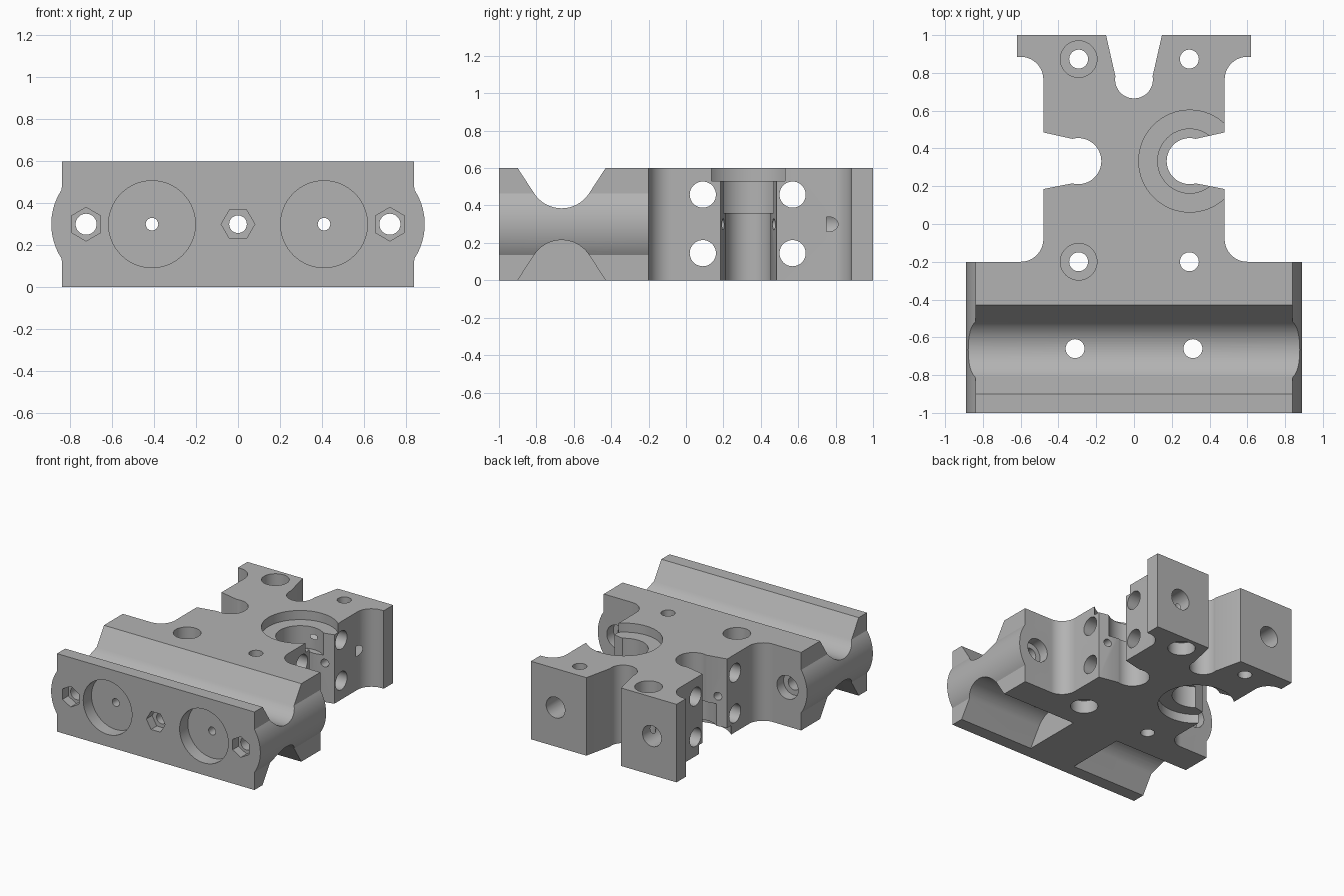
import bpy
from math import pi, sin, cos, radians
from mathutils import Matrix, Vector

if "Cube" in bpy.data.objects:
    bpy.data.objects.remove(bpy.data.objects["Cube"])

metal = bpy.data.materials.new("machined grey")
metal.use_nodes = True
grey = (0.45, 0.45, 0.45, 1)
metal.diffuse_color = grey
metal.node_tree.nodes["Principled BSDF"].inputs["Base Color"].default_value = grey

H = 0.6
MID = H / 2


def arc(cx, cy, r, a0, a1, n=16):
    """Points on an arc, angles in degrees."""
    steps = [radians(a0 + (a1 - a0) * i / n) for i in range(n + 1)]
    return [(cx + r * cos(a), cy + r * sin(a)) for a in steps]


def mirror(points):
    """Close a half outline by reflecting it in the first coordinate."""
    return points + [(-x, y) for x, y in reversed(points) if abs(x) > 1e-5]


def prism(name, outline, lo, hi, axis):
    """Extrude an outline along an axis: z uses (x, y), y uses (x, z), x uses (y, z)."""
    place = {"z": lambda p, t: (p[0], p[1], t),
             "y": lambda p, t: (p[0], t, p[1]),
             "x": lambda p, t: (t, p[0], p[1])}[axis]
    n = len(outline)
    verts = [place(p, t) for t in (lo, hi) for p in outline]
    faces = [tuple(range(n))[::-1], tuple(range(n, 2 * n))]
    faces += [(i, (i + 1) % n, n + (i + 1) % n, n + i) for i in range(n)]
    mesh = bpy.data.meshes.new(name)
    mesh.from_pydata(verts, [], faces)
    # Consistent outward winding
    area = sum(a[0] * b[1] - b[0] * a[1] for a, b in zip(outline, outline[1:] + outline[:1]))
    if (area < 0) != (axis == "y"):
        mesh.flip_normals()
    mesh.materials.append(metal)
    obj = bpy.data.objects.new(name, mesh)
    bpy.context.collection.objects.link(obj)
    return obj


def combine(cutter, operation="DIFFERENCE"):
    """Apply a boolean to the body and discard the cutter."""
    cutter.hide_render = True
    bpy.context.view_layer.objects.active = body
    mod = body.modifiers.new("cut", "BOOLEAN")
    mod.operation, mod.solver, mod.object = operation, "EXACT", cutter
    bpy.ops.object.modifier_apply(modifier=mod.name)
    bpy.data.objects.remove(cutter)


def drill(u, v, r, lo, hi, axis, sides=40, turn=0):
    circle = arc(u, v, r, turn, turn + 360, sides)[:-1]
    combine(prism("drill", circle, lo, hi, axis))


# Plan outline: rear notch, rear ears, waist with side bites, front wings
BITE_Y = 0.333
half = arc(0, 0.765, 0.1, -90, 10) + [(0.148, 1), (0.62, 1), (0.62, 0.885)]
half += arc(0.6, 0.765, 0.12, 90, 180)
half += [(0.48, 0.485)] + arc(0.295, BITE_Y, 0.122, 75, 285, 32) + [(0.48, 0.185)]
half += arc(0.6, -0.08, 0.12, 180, 270) + [(1, -0.2), (1, -1)]
body = prism("carriage_block", mirror(half), -0.1, H + 0.1, "z")

# Front section with bulged ends
bulge = [(0.84, 0)] + arc(0.593, MID, 0.297, -33.7, 33.7, 24) + [(0.84, H)]
combine(prism("end_profile", mirror(bulge), -1.2, 1.2, "y"), "INTERSECT")

# Channels across the front: full length above, split by a central rib below
CH_Y, CH_R, RIB = -0.665, 0.175, 0.2
channel = [(CH_Y - 0.302, 0.7), (CH_Y - 0.235, H)] + arc(CH_Y, 0.56, CH_R, 214, 326, 24)
channel += [(CH_Y + 0.235, H), (CH_Y + 0.302, 0.7)]
under = [(y, H - z) for y, z in channel]
combine(prism("upper_channel", channel, -1.2, 1.2, "x"))
for lo, hi in ((-1.2, -RIB), (RIB, 1.2)):
    combine(prism("lower_channel", under, lo, hi, "x"))

for s in (-1, 1):
    # Spans that start from the top on +x and from the bottom on -x
    def seat(depth, from_top):
        return (H - depth, H + 0.1) if from_top else (-0.1, depth)

    # Stepped bearing seat in each side bite
    drill(s * 0.295, BITE_Y, 0.27, *seat(0.07, s > 0), "z", 64)
    drill(s * 0.295, BITE_Y, 0.17, *seat(0.24, s > 0), "z", 48)

    # Vertical bolt holes, counterbored on opposite faces
    for y in (-0.2, 0.873):
        drill(s * 0.293, y, 0.05, -0.1, 0.7, "z")
        drill(s * 0.293, y, 0.097, *seat(0.1, s < 0), "z")
    drill(s * 0.312, -0.66, 0.05, -0.1, 0.7, "z")

    # Round front pockets, long rod holes and rear bores
    drill(s * 0.41, MID, 0.207, -1.1, -0.9, "y", 64)
    drill(s * 0.41, MID, 0.03, -1.1, 1.1, "y", 24)
    drill(s * 0.41, MID, 0.08, 0.75, 1.1, "y")

    # Wing bolts: hex pocket in front, counterbore behind
    drill(s * 0.724, MID, 0.05, -1.1, 0, "y")
    drill(s * 0.724, MID, 0.08, -1.1, -0.93, "y", 6, 30)
    drill(s * 0.724, MID, 0.09, -0.28, 0, "y")

# Central bolt hole with hex pocket
drill(0, MID, 0.042, -1.1, 1.1, "y")
drill(0, MID, 0.08, -1.1, -0.93, "y", 6)

# Cross holes through the waist
for y in (0.09, 0.57):
    for z in (0.145, 0.458):
        drill(y, z, 0.07, -1.1, 1.1, "x")

bpy.ops.object.select_all(action="DESELECT")
body.select_set(True)
bpy.context.view_layer.objects.active = body
bpy.ops.object.shade_smooth_by_angle(angle=radians(25))
